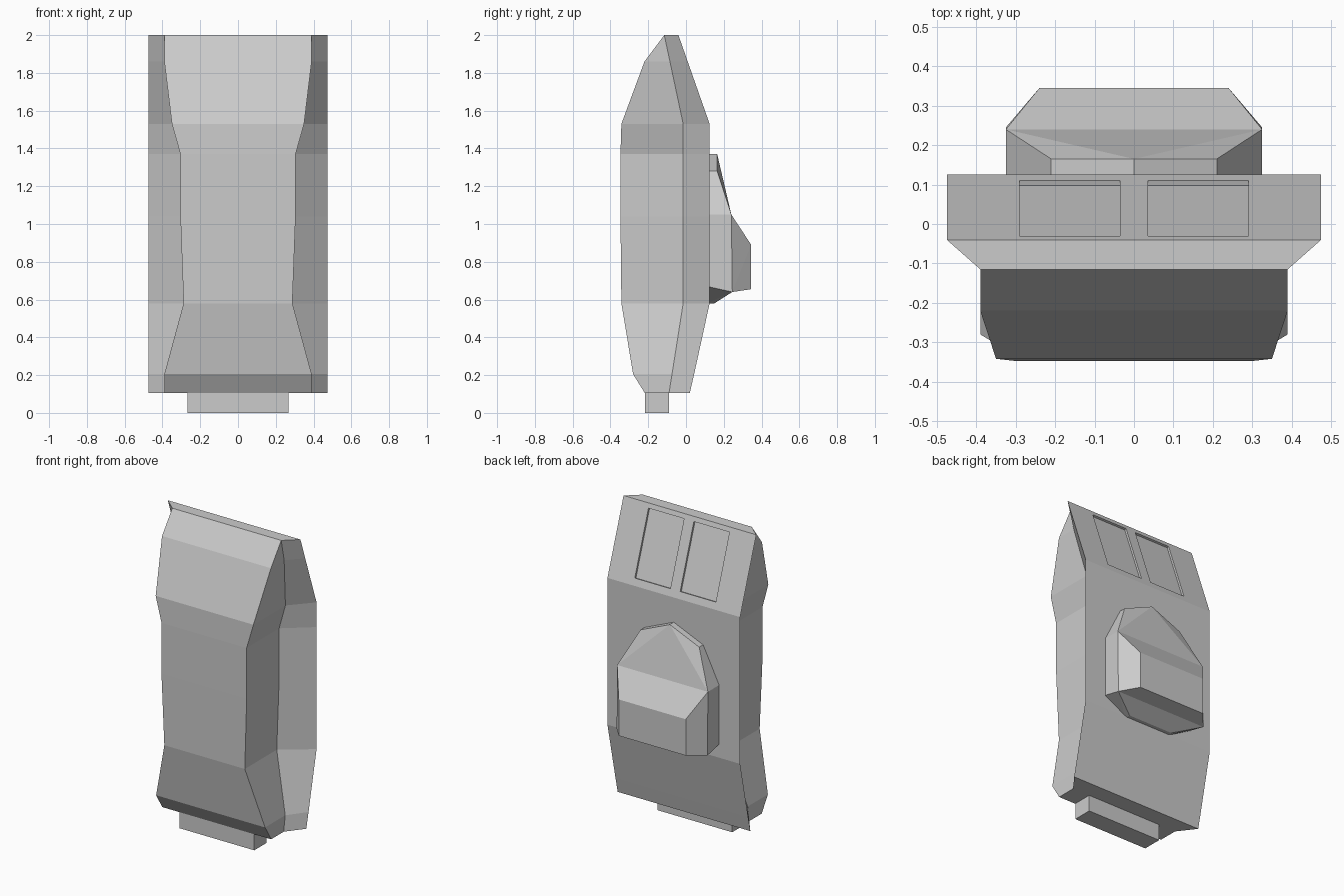
import bpy
import bmesh
import math

default = bpy.data.objects.get("Cube")
if default:
    bpy.data.objects.remove(default)

grey = bpy.data.materials.new("light_grey")
grey.use_nodes = True
grey.diffuse_color = (0.6, 0.6, 0.6, 1)
grey.node_tree.nodes["Principled BSDF"].inputs["Base Color"].default_value = (0.6, 0.6, 0.6, 1)


def finish(name, bm):
    """Turn a bmesh into a named, flat shaded object."""
    bmesh.ops.recalc_face_normals(bm, faces=bm.faces)
    mesh = bpy.data.meshes.new(name)
    bm.to_mesh(mesh)
    bm.free()
    mesh.materials.append(grey)
    obj = bpy.data.objects.new(name, mesh)
    bpy.context.scene.collection.objects.link(obj)
    return obj


def box(name, size, centre, tilt=0):
    bm = bmesh.new()
    bmesh.ops.create_cube(bm, size=1)
    bmesh.ops.scale(bm, vec=size, verts=bm.verts)
    obj = finish(name, bm)
    obj.location = centre
    obj.rotation_euler.x = tilt
    return obj


def add_hull(bm, half_points):
    """Convex solid from points mirrored across x."""
    points = {(s * x, y, z) for x, y, z in half_points for s in (1, -1)}
    verts = [bm.verts.new(p) for p in sorted(points)]
    bmesh.ops.convex_hull(bm, input=verts)


# Main body: stacked sections (height, front half width, front y, crease y, back y)
HALF_WIDTH = 0.475
sections = [
    (2.00, 0.39, -0.115, -0.115, -0.04),
    (1.86, 0.39, -0.22, -0.085, 0.009),
    (1.53, 0.35, -0.342, -0.015, 0.125),
    (1.37, 0.305, -0.347, -0.015, 0.125),
    (1.04, 0.305, -0.347, -0.015, 0.125),
    (0.58, 0.288, -0.342, -0.015, 0.125),
    (0.205, 0.39, -0.28, -0.074, 0.043),
    (0.105, 0.39, -0.218, -0.09, 0.02),
]
bm = bmesh.new()
rings = []
for z, w, front, crease, back in sections:
    right = [(HALF_WIDTH, back), (w, crease), (w, front)]
    outline = right + [(-x, y) for x, y in reversed(right)]
    rings.append([bm.verts.new((x, y, z)) for x, y in outline])
for a, b in zip(rings, rings[1:]):
    for i in range(len(a)):
        j = (i + 1) % len(a)
        bm.faces.new((a[i], a[j], b[j], b[i]))
bm.faces.new(rings[0])
bm.faces.new(rings[-1])
bmesh.ops.remove_doubles(bm, verts=bm.verts, dist=0.0005)
body = finish("body", bm)

# Two shallow recesses in the sloping upper back
slope = math.atan2(0.165, 0.47)
for x in (-0.1625, 0.1625):
    cutter = box("recess_cutter", (0.255, 0.026, 0.423), (x, 0.04, 1.772), slope)
    cutter.hide_render = True
    cut = body.modifiers.new("recess", "BOOLEAN")
    cut.operation = "DIFFERENCE"
    cut.solver = "EXACT"
    cut.object = cutter
    bpy.context.view_layer.objects.active = body
    bpy.ops.object.modifier_apply(modifier=cut.name)
    bpy.data.objects.remove(cutter)

# Faceted housing on the back: lower block plus raised ridge
bm = bmesh.new()
rim = [(0, 0.165, 1.37), (0.21, 0.165, 1.28), (0.325, 0.24, 1.05),
       (0.325, 0.245, 0.64), (0.16, 0.15, 0.58)]
base = [(x, 0.11, z) for x, y, z in rim[:3]] + [(0.325, 0.11, 0.67), (0.16, 0.11, 0.58)]
add_hull(bm, rim + base)
add_hull(bm, rim[2:4] + [(0.24, 0.345, 0.89), (0.24, 0.345, 0.655)])
finish("back_housing", bm)

# Connector tab under the body
box("bottom_tab", (0.535, 0.126, 0.12), (0, -0.153, 0.06))
